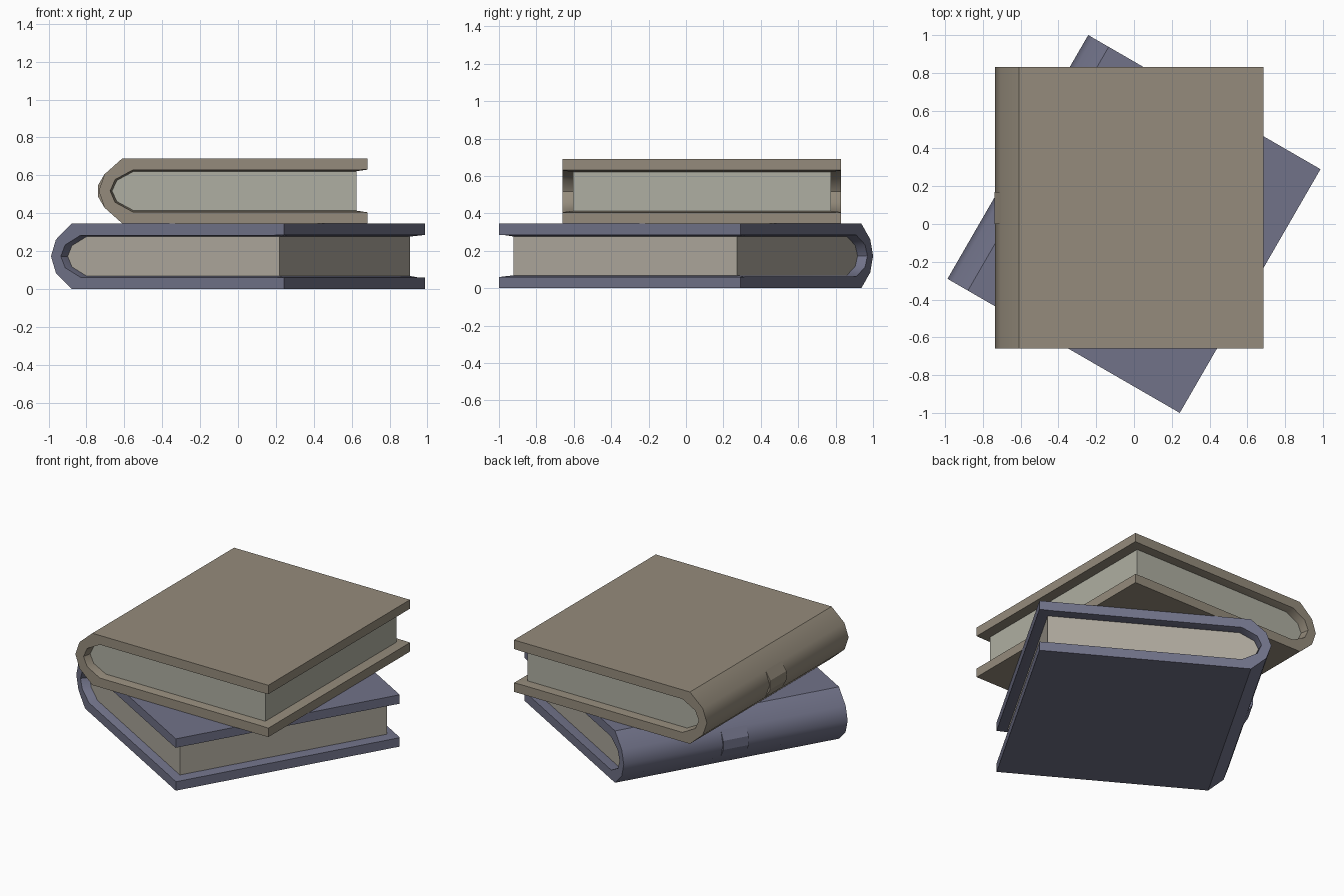
import bpy, bmesh, math

if "Cube" in bpy.data.objects:
    bpy.data.objects.remove(bpy.data.objects["Cube"])

H = 0.345      # book thickness
MID = H / 2


def material(name, rgb):
    m = bpy.data.materials.new(name)
    m.diffuse_color = (*rgb, 1)
    m.use_nodes = True
    m.node_tree.nodes["Principled BSDF"].inputs["Base Color"].default_value = m.diffuse_color
    return m


def mirrored(half):
    """Half profile (x, height above middle) from fore edge to spine -> full open profile."""
    top = [(x, MID + z) for x, z in half]
    bottom = [(x, MID - z) for x, z in reversed(half) if z > 0]
    return top + bottom


def loft(name, sections, mat, place, smooth=True):
    """Skin equal-length closed (x, z) profiles placed at successive y values."""
    bm = bmesh.new()
    rings = [[bm.verts.new((x, y, z)) for x, z in prof] for y, prof in sections]
    n = len(rings[0])
    for a, b in zip(rings, rings[1:]):
        for i in range(n):
            j = (i + 1) % n
            bm.faces.new((a[i], a[j], b[j], b[i]))
    bm.faces.new(rings[0])
    bm.faces.new(rings[-1])
    bmesh.ops.recalc_face_normals(bm, faces=bm.faces)
    me = bpy.data.meshes.new(name)
    bm.to_mesh(me)
    bm.free()
    ob = bpy.data.objects.new(name, me)
    bpy.context.collection.objects.link(ob)
    me.materials.append(mat)
    ob.location, ob.rotation_euler = place[0], (0, 0, place[1])
    if smooth:
        bpy.ops.object.select_all(action='DESELECT')
        ob.select_set(True)
        bpy.context.view_layer.objects.active = ob
        bpy.ops.object.shade_smooth_by_angle(angle=math.radians(39))
    return ob


# Profiles: outer cover, inner cover at the open ends, inner cover against the pages
outer = mirrored([(0.71, MID), (-0.585, MID), (-0.68, 0.088), (-0.71, 0)])
lip = mirrored([(0.71, 0.113), (0.65, 0.111), (-0.53, 0.111), (-0.624, 0.06), (-0.65, 0)])
seat = mirrored([(0.71, 0.113), (0.65, 0.104), (-0.525, 0.104), (-0.614, 0.056), (-0.64, 0)])
page_block = mirrored([(0.65, 0.104), (-0.525, 0.104), (-0.614, 0.056), (-0.64, 0)])
label = [(-0.68, MID + 0.088), (-0.714, MID + 0.03), (-0.714, MID - 0.03), (-0.68, MID - 0.088),
         (-0.66, MID - 0.08), (-0.66, MID + 0.08)]


def book(name, loc, angle, cover_rgb, page_rgb):
    place = (loc, angle)
    cover = material(name + "_cover_colour", cover_rgb)
    paper = material(name + "_paper_colour", page_rgb)
    end, mid = outer + lip[::-1], outer + seat[::-1]
    # wrapped cover with a slight inner bevel at its open edges
    loft(name + "_cover", [(-0.745, end), (-0.69, mid), (0.69, mid), (0.745, end)], cover, place)
    # page block
    loft(name + "_pages", [(-0.69, page_block), (0.69, page_block)], paper, place, False)
    # flat patch on the spine
    loft(name + "_spine_patch", [(-0.085, label), (0.085, label)], cover, place, False)


book("lower_book", (0, 0, 0), math.radians(-30), (0.165, 0.17, 0.25), (0.43, 0.40, 0.34))
book("upper_book", (-0.025, 0.085, H), 0, (0.30, 0.26, 0.20), (0.43, 0.43, 0.36))
